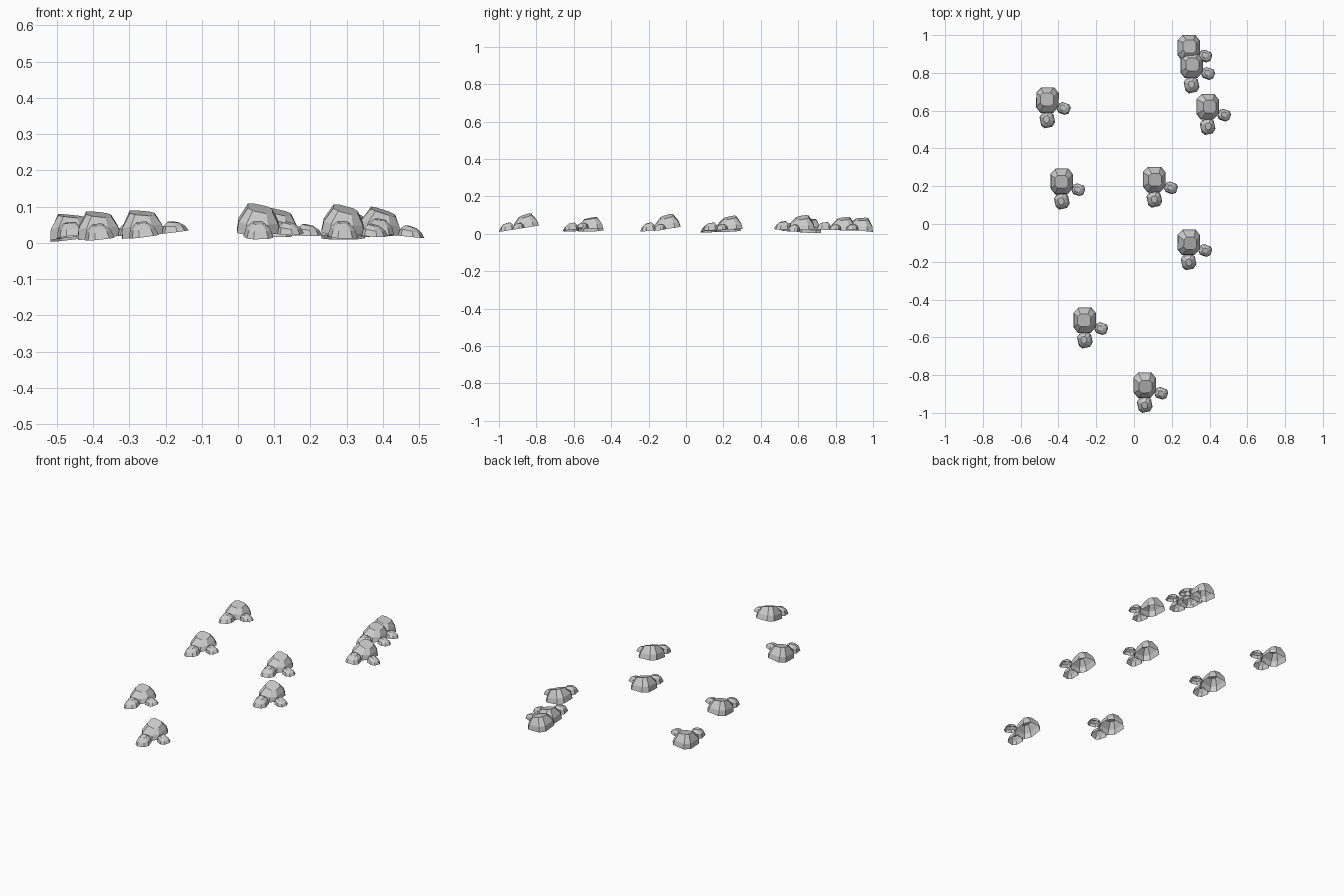
import bpy, bmesh
from math import atan, radians, cos, sin
from mathutils import Euler, Vector

cube = bpy.data.objects.get("Cube")
if cube:
    bpy.data.objects.remove(cube)

# Chamfered-square outline shared by every rock
OUTLINE = [(1, -.5), (1, .55), (.6, 1), (-.55, 1),
           (-1, .6), (-1, -.55), (-.6, -1), (.5, -1)]


def rock_mesh(name, rings, yaw=0):
    """Open-based faceted rock; ring = (cx, cy, rx, ry, z, slope x, slope y)."""
    bm = bmesh.new()
    loops = []
    for cx, cy, rx, ry, z, sx, sy in rings:
        loop = []
        for u, v in OUTLINE:
            x, y = cx + u * rx, cy + v * ry
            height = z + sx * u * rx + sy * v * ry
            loop.append(bm.verts.new((x * cos(yaw) - y * sin(yaw),
                                      x * sin(yaw) + y * cos(yaw), height)))
        loops.append(loop)
    for low, high in zip(loops, loops[1:]):
        for i in range(len(low)):
            j = (i + 1) % len(low)
            bm.faces.new((low[i], low[j], high[j], high[i]))
    bm.faces.new(loops[-1])
    mesh = bpy.data.meshes.new(name)
    bm.to_mesh(mesh)
    bm.free()
    return mesh


# The three rock shapes and their places in a cluster
large = rock_mesh("large_rock", [
    (0, 0, .06, .068, 0, 0, 0),
    (-.001, 0, .054, .062, .028, -.05, 0),
    (.004, .002, .034, .034, .062, -.22, .15)])
front = rock_mesh("front_rock", [
    (0, 0, .038, .04, 0, 0, 0),
    (0, .002, .031, .032, .023, 0, .1),
    (0, .004, .015, .016, .039, 0, .15)], radians(12))
side = rock_mesh("side_rock", [
    (0, 0, .033, .03, 0, 0, 0),
    (-.002, 0, .027, .025, .017, -.1, 0),
    (-.004, .002, .014, .013, .028, -.2, 0)], radians(-20))
PARTS = [("large_rock", large, (0, 0, 0)),
         ("front_rock", front, (0, -.105, 0)),
         ("side_rock", side, (.088, -.044, 0))]

# Cluster position, then ground slope along x and y
CLUSTERS = [
    (.29, .932, .016, 0, -.1),
    (.305, .84, .018, 0, -.03),
    (.39, .62, .025, -.1, 0),
    (-.458, .655, .012, .12, -.05),
    (-.382, .225, .016, .1, .05),
    (.108, .235, .023, 0, .05),
    (.29, -.097, .03, -.05, .125),
    (-.26, -.51, .02, .13, .03),
    (.057, -.853, .033, 0, .16),
]
for n, (x, y, z, slope_x, slope_y) in enumerate(CLUSTERS, 1):
    tilt = Euler((atan(slope_y), -atan(slope_x), 0))
    for name, mesh, offset in PARTS:
        rock = bpy.data.objects.new(f"{name}_{n}", mesh)
        place = Vector(offset)
        place.rotate(tilt)
        rock.location = Vector((x, y, z)) + place
        rock.rotation_euler = tilt
        bpy.context.collection.objects.link(rock)
